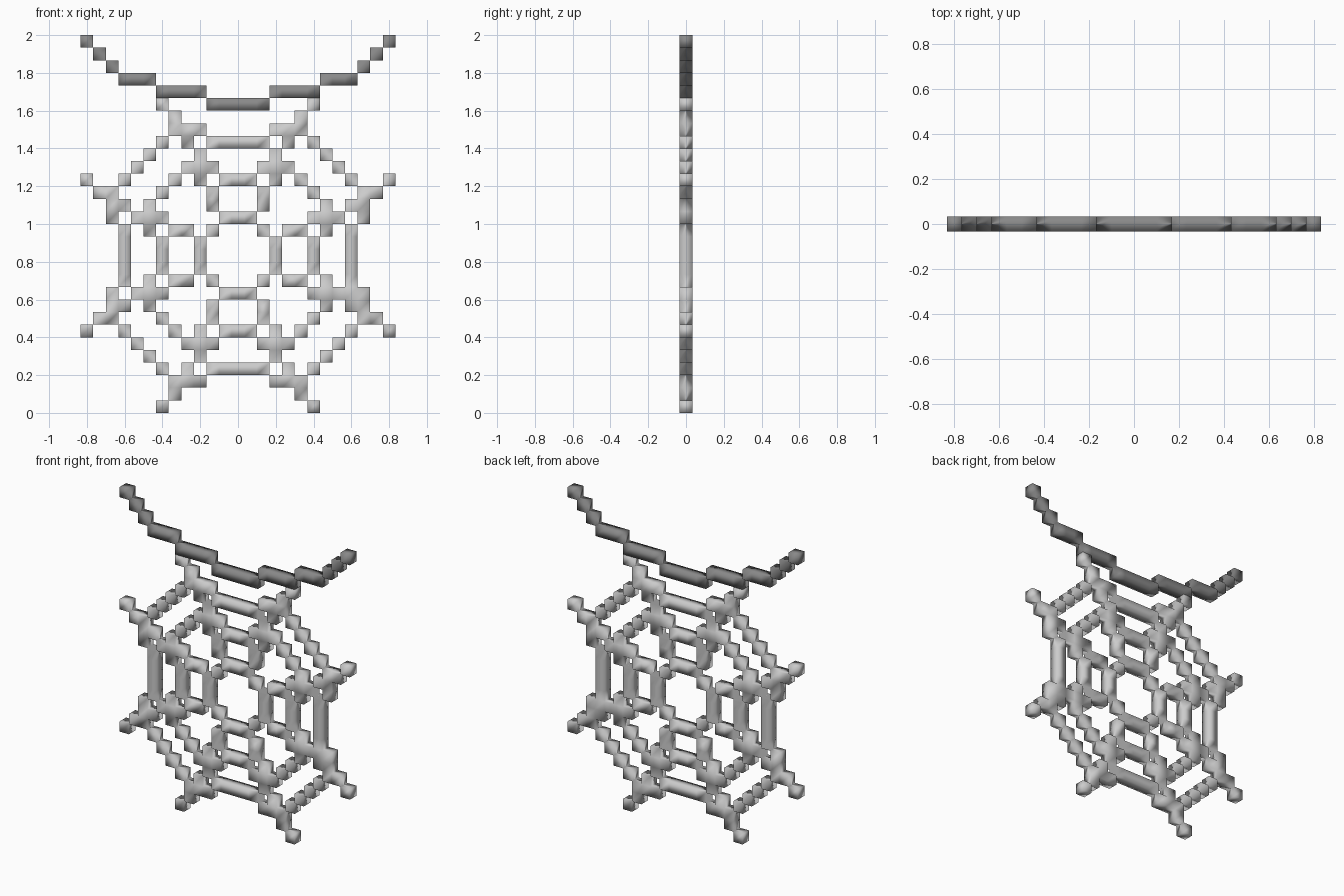
import bpy, bmesh

if "Cube" in bpy.data.objects:
    bpy.data.objects.remove(bpy.data.objects["Cube"])

U = 2 / 30          # size of one block
MID = 12            # block row at the web's centre


def span(c0, r0, c1=None, r1=None):
    """All (column, row) blocks in a rectangle."""
    c1 = c0 if c1 is None else c1
    r1 = r0 if r1 is None else r1
    return {(c, r) for c in range(c0, c1 + 1) for r in range(r0, r1 + 1)}


def diagonal(c, r, n, dr):
    return {(c + i, r + dr * i) for i in range(n)}


def mirror_x(cells):
    return cells | {(-c, r) for c, r in cells}


def mirror_z(cells):
    return cells | {(c, 2 * MID - r) for c, r in cells}


def build(name, cells, shade=None):
    """Skin a set of blocks, leaving out faces between neighbours."""
    bm = bmesh.new()
    verts = {}

    def vert(x, y, z):
        if (x, y, z) not in verts:
            verts[x, y, z] = bm.verts.new(((x - .5) * U, (y - .5) * U, z * U))
        return verts[x, y, z]

    for c, r in sorted(cells):
        l, R, b, t = c, c + 1, r, r + 1
        quads = [((l, 0, b), (R, 0, b), (R, 0, t), (l, 0, t)),
                 ((R, 1, b), (l, 1, b), (l, 1, t), (R, 1, t))]
        if (c - 1, r) not in cells:
            quads.append(((l, 1, b), (l, 0, b), (l, 0, t), (l, 1, t)))
        if (c + 1, r) not in cells:
            quads.append(((R, 0, b), (R, 1, b), (R, 1, t), (R, 0, t)))
        if (c, r - 1) not in cells:
            quads.append(((l, 1, b), (R, 1, b), (R, 0, b), (l, 0, b)))
        if (c, r + 1) not in cells:
            quads.append(((l, 0, t), (R, 0, t), (R, 1, t), (l, 1, t)))
        for q in quads:
            bm.faces.new([vert(*p) for p in q])
    # merge flat runs into single faces
    bmesh.ops.dissolve_limit(bm, angle_limit=0.01, verts=bm.verts[:], edges=bm.edges[:])
    for f in bm.faces:
        f.smooth = True
    me = bpy.data.meshes.new(name)
    bm.to_mesh(me)
    bm.free()
    ob = bpy.data.objects.new(name, me)
    bpy.context.collection.objects.link(ob)
    if shade is not None:
        mat = bpy.data.materials.new(name + "_grey")
        mat.diffuse_color = (shade, shade, shade, 1)
        mat.use_nodes = True
        mat.node_tree.nodes["Principled BSDF"].inputs["Base Color"].default_value = mat.diffuse_color
        me.materials.append(mat)
    return ob


# Sagging branch the web hangs from
branch = (span(0, 24, 2) | span(3, 25, 6) | span(7, 26, 9)
          | diagonal(10, 27, 3, 1))

# Radial threads (one quarter)
upper_spoke = (span(6, 24) | span(5, 23) | span(3, 22, 5) | span(4, 21)
               | span(3, 18, 3, 20) | span(2, 16, 2, 17))
side_spoke = (span(12, 18) | span(10, 17, 11) | span(10, 15, 10, 16)
              | span(9, 16) | span(6, 15, 8) | span(4, 14, 5))

# Ring threads (one quarter)
outer_ring = span(0, 21, 2) | diagonal(6, 21, 4, -1) | span(9, 12, 9, 14)
middle_ring = (span(0, 18, 1) | span(2, 19) | diagonal(4, 19, 3, -1)
               | span(7, 14, 7, 16) | span(6, 12, 6, 13))
inner_ring = span(0, 15, 1) | span(2, 14) | span(3, 12, 3, 13)

web = mirror_x(mirror_z(upper_spoke | side_spoke
                        | outer_ring | middle_ring | inner_ring))
web |= span(9, 9)   # odd knot on the lower right

build("web", web)
build("branch", mirror_x(branch), 0.25)
